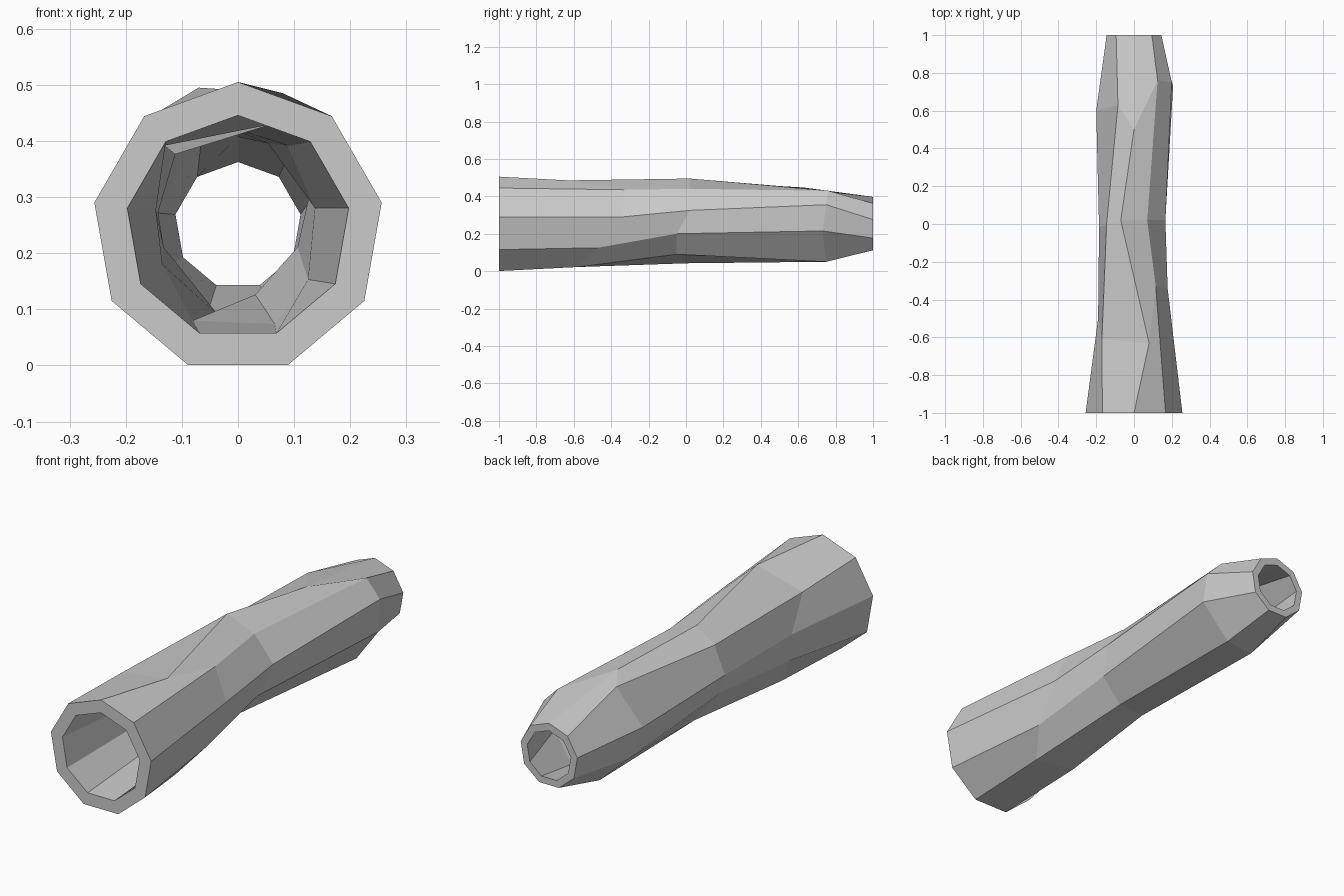
import bpy, bmesh
from math import sin, cos, tau

if "Cube" in bpy.data.objects:
    bpy.data.objects.remove(bpy.data.objects["Cube"])

SIDES = 9
INNER = 0.77  # bore size relative to the bark


def end_ring(y, radius, cz):
    """Regular nine-sided end, one corner on top."""
    return [(radius * sin(tau * i / SIDES), y, cz + radius * cos(tau * i / SIDES))
            for i in range(SIDES)]


# Crooked middle rings, starting at the top corner and going round via +x
lower = [(.08, -.63, .485), (.115, -.33, .435), (.178, -.34, .29),
         (.162, -.47, .125), (.085, -.58, .022), (-.105, -.55, .03),
         (-.175, -.5, .16), (-.19, -.5, .285), (-.17, -.61, .435)]
middle = [(-.07, .02, .495), (.07, .02, .44), (.166, .02, .325),
          (.138, -.05, .2), (.04, -.05, .09), (-.045, 0, .042),
          (-.172, 0, .2), (-.185, -.02, .28), (-.145, 0, .415)]
upper = [(0, .5, .455), (.125, .76, .43), (.2, .75, .355),
         (.207, .73, .215), (.08, .75, .05), (-.07, .73, .05),
         (-.17, .65, .15), (-.2, .6, .28), (-.085, .63, .447)]

outer = [end_ring(-1, .26, .245), lower, middle, upper, end_ring(1, .147, .25)]


def bored(ring):
    """Shrink a ring toward the log's axis."""
    return [(x * INNER, y, .247 + (z - .247) * INNER) for x, y, z in ring]


# Walk along the bark, then back through the bore, closing both rims
bm = bmesh.new()
loop = outer + [bored(r) for r in reversed(outer)]
rings = [[bm.verts.new(p) for p in r] for r in loop]
for k, a in enumerate(rings):
    b = rings[(k + 1) % len(rings)]
    for i in range(SIDES):
        j = (i + 1) % SIDES
        bm.faces.new((a[i], a[j], b[j], b[i]))
bmesh.ops.recalc_face_normals(bm, faces=bm.faces)

mesh = bpy.data.meshes.new("hollow_log")
bm.to_mesh(mesh)
bm.free()
log = bpy.data.objects.new("hollow_log", mesh)
bpy.context.collection.objects.link(log)
